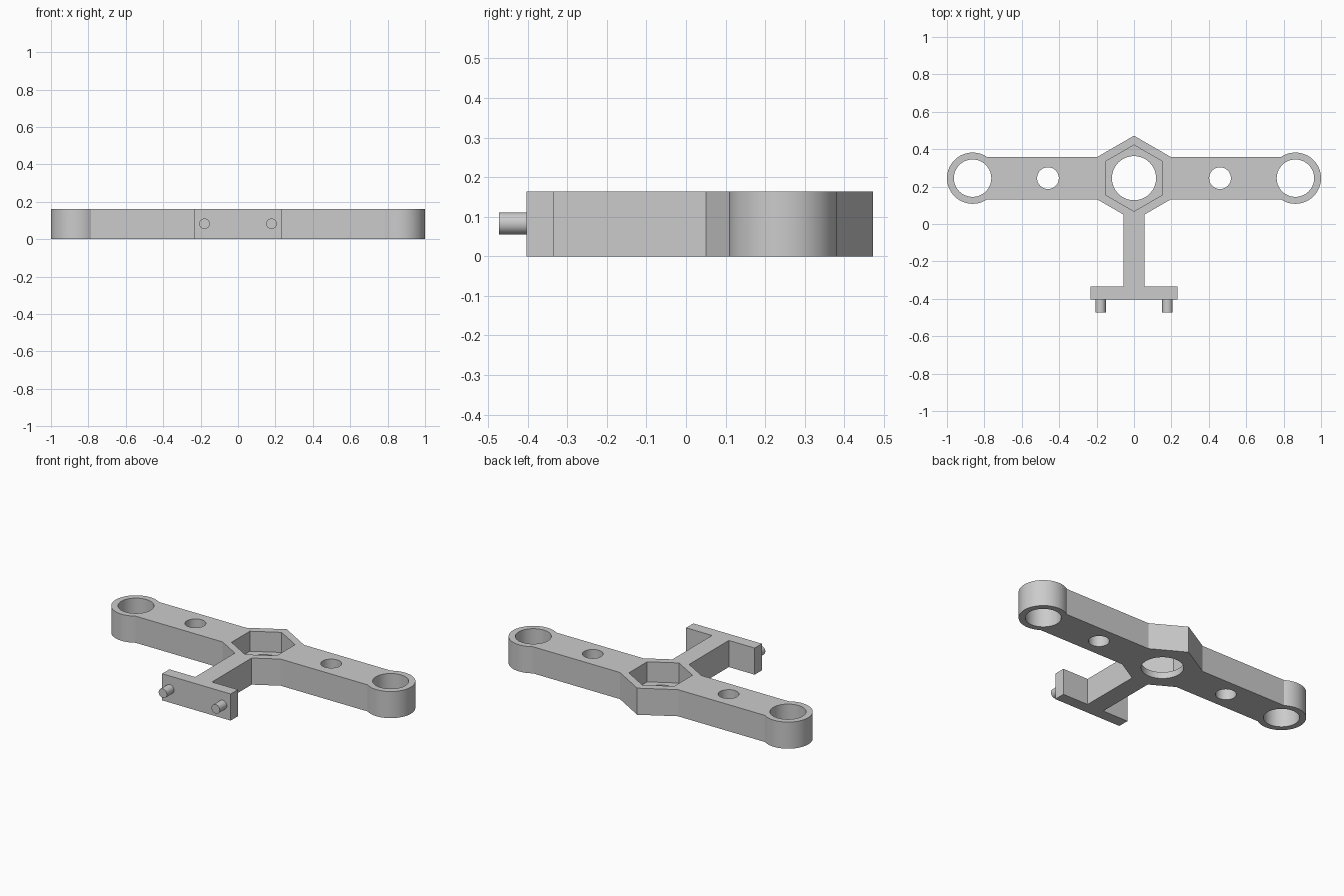
import bpy, bmesh
from math import sin, cos, pi, sqrt, acos
from mathutils import Matrix

cube = bpy.data.objects.get("Cube")
if cube:
    bpy.data.objects.remove(cube, do_unlink=True)

HEIGHT = 0.163
CY = 0.245            # centre line of the arms
HEX_R = 0.227         # corner radius of the hub
ARM = HEX_R / 2       # half width of the arms
RING_R, RING_X = 0.137, 0.863
FLOOR = 0.04          # thickness left under the hub pocket
STEM, BAR = 0.057, 0.232
BAR_BACK, BAR_FRONT = -0.333, -0.403

grey = bpy.data.materials.new("plain grey")
grey.use_nodes = True
grey.diffuse_color = (0.6, 0.6, 0.6, 1)
grey.node_tree.nodes["Principled BSDF"].inputs["Base Color"].default_value = (0.6, 0.6, 0.6, 1)


def add_object(name, bm):
    bmesh.ops.recalc_face_normals(bm, faces=bm.faces)
    mesh = bpy.data.meshes.new(name)
    bm.to_mesh(mesh)
    bm.free()
    mesh.materials.append(grey)
    obj = bpy.data.objects.new(name, mesh)
    bpy.context.collection.objects.link(obj)
    return obj


def prism(name, points, z0, z1):
    """Extrude a flat outline from z0 to z1."""
    bm = bmesh.new()
    face = bm.faces.new([bm.verts.new((x, y, z0)) for x, y in points])
    top = bmesh.ops.extrude_face_region(bm, geom=[face])["geom"]
    bmesh.ops.translate(bm, vec=(0, 0, z1 - z0),
                        verts=[v for v in top if isinstance(v, bmesh.types.BMVert)])
    return add_object(name, bm)


def ring(x, radius, count):
    return [(x + radius * sin(2 * pi * i / count), CY + radius * cos(2 * pi * i / count))
            for i in range(count)]


def smooth(obj):
    bpy.ops.object.select_all(action="DESELECT")
    obj.select_set(True)
    bpy.context.view_layer.objects.active = obj
    bpy.ops.object.shade_smooth_by_angle(angle=pi / 7)


# Right half of the outline: hub, arm, round end, stem and crossbar
hub_x = HEX_R * sqrt(3) / 2
start = pi - acos(sqrt(RING_R ** 2 - ARM ** 2) / RING_R)
STEPS = 44
half = [(hub_x, CY + ARM)]
for i in range(STEPS + 1):
    a = start * (1 - 2 * i / STEPS)
    half.append((RING_X + RING_R * cos(a), CY + RING_R * sin(a)))
half += [(hub_x, CY - ARM), (STEM, CY - HEX_R + STEM / sqrt(3)),
         (STEM, BAR_BACK), (BAR, BAR_BACK), (BAR, BAR_FRONT)]
outline = [(0, CY + HEX_R)] + half + [(-x, y) for x, y in reversed(half)]
body = prism("bracket_body", outline, 0, HEIGHT)

# Hub pocket, hub bore, arm holes and end holes
cutters = [prism("pocket_cutter", ring(0, 0.177, 6), FLOOR, HEIGHT + 0.1),
           prism("hub_bore_cutter", ring(0, 0.118, 64), -0.1, FLOOR + 0.05)]
for side in (-1, 1):
    cutters.append(prism("arm_hole_cutter", ring(side * 0.46, 0.058, 48), -0.1, HEIGHT + 0.1))
    cutters.append(prism("end_hole_cutter", ring(side * RING_X, 0.1, 64), -0.1, HEIGHT + 0.1))
bpy.context.view_layer.objects.active = body
for cutter in cutters:
    cutter.hide_render = True
    mod = body.modifiers.new("cut", "BOOLEAN")
    mod.operation, mod.solver, mod.object = "DIFFERENCE", "EXACT", cutter
    bpy.ops.object.modifier_apply(modifier=mod.name)
    bpy.data.objects.remove(cutter, do_unlink=True)
smooth(body)

# Two round pins on the front of the crossbar
PIN_END = -0.472
for side, name in ((-1, "right_pin"), (1, "left_pin")):
    bm = bmesh.new()
    place = Matrix.Translation((side * 0.179, (PIN_END + BAR_FRONT) / 2, 0.083))
    bmesh.ops.create_cone(bm, cap_ends=True, segments=32, radius1=0.028, radius2=0.028,
                          depth=BAR_FRONT - PIN_END,
                          matrix=place @ Matrix.Rotation(pi / 2, 4, "X"))
    smooth(add_object(name, bm))
